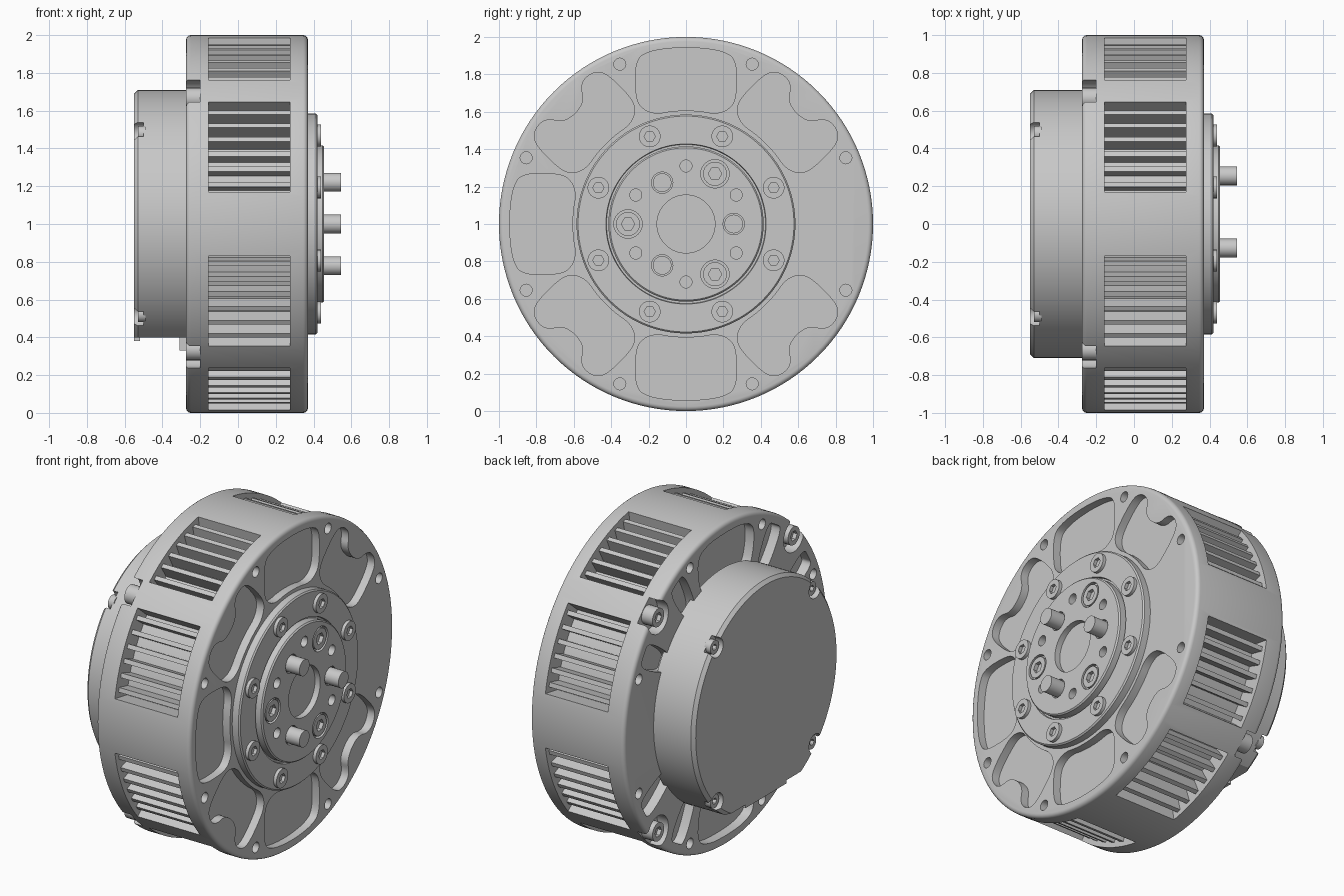
import bpy, bmesh
from math import radians, cos, sin, pi

if "Cube" in bpy.data.objects:
    bpy.data.objects.remove(bpy.data.objects["Cube"], do_unlink=True)

GREY = (0.58, 0.58, 0.58, 1)
metal = bpy.data.materials.new("grey metal")
metal.use_nodes = True
metal.diffuse_color = GREY
metal.node_tree.nodes["Principled BSDF"].inputs["Base Color"].default_value = GREY

DIAGONALS = [45, 135, 225, 315]
EIGHTHS = [22.5 + 45 * k for k in range(8)]


def polar(r, deg):
    return r * cos(radians(deg)), 1 + r * sin(radians(deg))


def circle(r, deg, size, n=24):
    y, z = polar(r, deg)
    return [(y + size * cos(2 * pi * i / n), z + size * sin(2 * pi * i / n)) for i in range(n)]


def sector(r0, r1, a0, a1, n=8):
    steps = [a0 + (a1 - a0) * i / n for i in range(n + 1)]
    return [polar(r0, a) for a in steps] + [polar(r1, a) for a in reversed(steps)]


def rounded(pts, times=3):
    """Corner cutting: soften a closed control outline."""
    for _ in range(times):
        out = []
        for p, q in zip(pts, pts[1:] + pts[:1]):
            for t in (0.25, 0.75):
                out.append((p[0] + (q[0] - p[0]) * t, p[1] + (q[1] - p[1]) * t))
        pts = out
    return pts


def mirrored(half, deg):
    """Mirror (radius, angle) control points about a spoke and round them."""
    full = half + [(r, -a) for r, a in reversed(half)]
    return rounded([polar(r, deg + a) for r, a in full])


def prisms(outlines, x0, x1):
    """Extrude outlines along the main axis."""
    bm = bmesh.new()
    for pts in outlines:
        a, b = [[bm.verts.new((x, y, z)) for y, z in pts] for x in (x0, x1)]
        bm.faces.new(a)
        bm.faces.new(b)
        for i in range(len(pts)):
            j = (i + 1) % len(pts)
            bm.faces.new((a[i], a[j], b[j], b[i]))
    return bm


def lathe(profile, n=128):
    """Revolve (x, radius) points round the main axis and cap both ends."""
    bm = bmesh.new()
    rings = [[bm.verts.new((x, y, z)) for y, z in circle(0, 0, r, n)] for x, r in profile]
    for a, b in zip(rings, rings[1:]):
        for i in range(n):
            j = (i + 1) % n
            bm.faces.new((a[i], a[j], b[j], b[i]))
    bm.faces.new(rings[0])
    bm.faces.new(rings[-1])
    return bm


def add_object(name, bm):
    bmesh.ops.recalc_face_normals(bm, faces=bm.faces[:])
    me = bpy.data.meshes.new(name)
    bm.to_mesh(me)
    bm.free()
    me.materials.append(metal)
    ob = bpy.data.objects.new(name, me)
    bpy.context.collection.objects.link(ob)
    return ob


def part(name, bm, cutters=()):
    """Make an object, subtract cutters, then smooth it with sharp edges."""
    ob = add_object(name, bm)
    for c in cutters:
        tool = add_object("cutter", c)
        tool.hide_render = True
        # Use the first solver that keeps a plausible solid
        for solver in ("EXACT", "MANIFOLD"):
            mod = ob.modifiers.new("cut", "BOOLEAN")
            mod.operation, mod.solver, mod.object = "DIFFERENCE", solver, tool
            bpy.context.view_layer.update()
            result = bpy.data.meshes.new_from_object(
                ob.evaluated_get(bpy.context.evaluated_depsgraph_get()))
            ob.modifiers.clear()
            if len(result.polygons) > len(ob.data.polygons) // 2:
                ob.data = result
                break
        bpy.data.objects.remove(tool, do_unlink=True)
    ob.data.shade_smooth()
    ob.data.set_sharp_from_angle(angle=radians(30))


def screws(name, places, size, socket, x0, x1):
    """Cap screws with hex sockets; x1 is the exposed end."""
    depth = 0.025 if x1 > x0 else -0.025
    tops = prisms([circle(r, a, socket, 6) for r, a in places], x1 - depth, x1 + depth)
    part(name, prisms([circle(r, a, size) for r, a in places], x0, x1), [tops])


def box(name, x0, x1, y, z0, z1):
    part(name, prisms([[(-y, z0), (y, z0), (y, z1), (-y, z1)]], x0, x1))


# Main housing outline with filleted rims
F = 0.025
fillet = [(F * (1 - cos(t)), F * (1 - sin(t))) for t in (0, pi / 8, pi / 4, 3 * pi / 8, pi / 2)]
housing = lathe([(-0.275 + a, 1 - b) for a, b in fillet]
                + [(0.37 - a, 1 - b) for a, b in reversed(fillet)])

# Front pockets: plain ones on the main spokes, notched ones on the diagonals
side = [(0.61, 6), (0.61, 16), (0.67, 21.5), (0.75, 21.2), (0.92, 17)]
plain = side + [(0.945, 12), (0.945, 4)]
notched = side + [(0.955, 13), (0.94, 8), (0.84, 5)]
front_pockets = [mirrored(plain, a) for a in (90, 180, 270)]
front_pockets += [mirrored(notched, a) for a in DIAGONALS]

# Back pockets: wide ones, with narrow pairs beside each corner screw
wide = [(0.66, 6), (0.66, 20), (0.8, 20), (0.93, 17), (0.945, 10), (0.94, 3)]
back_pockets = [mirrored(wide, a) for a in (90, 180, 270)]
back_pockets += [rounded(sector(0.66, 0.94, a + s - 5, a + s + 5, 2))
                 for a in DIAGONALS for s in (-14, 14)]

# Side windows and rim holes
windows = [a + s for a in DIAGONALS for s in (-20, 20)]
rim_holes = [circle(0.925, a, 0.032) for a in EIGHTHS]
part("housing", housing, [
    prisms([sector(0.88, 1.1, a - 15.3, a + 15.3) for a in windows], -0.155, 0.275),
    prisms([circle(0.94, a, 0.1) for a in DIAGONALS], -0.4, -0.2),
    prisms(front_pockets, 0.32, 0.45),
    prisms(back_pockets, -0.4, -0.215),
    prisms(rim_holes, 0.3, 0.45),
    prisms(rim_holes, -0.4, -0.21),
])

# Cooling fins inside the windows
fins = [sector(0.86, 0.97, a + s - 0.8, a + s + 0.8, 1)
        for a in windows for s in (-12.5, -7.5, -2.5, 2.5, 7.5, 12.5)]
part("cooling_fins", prisms(fins, -0.165, 0.285))
screws("corner_screws", [(0.94, a) for a in DIAGONALS], 0.057, 0.032, -0.19, -0.275)

# Rear cap with a flat underside and four edge notches
part("rear_cap", lathe([(-0.55, 0.69), (-0.53, 0.71), (-0.25, 0.71)]), [
    prisms([[(-1, 0), (1, 0), (1, 0.4), (-1, 0.4)]], -0.7, -0.276),
    prisms([circle(0.68, a, 0.06) for a in DIAGONALS], -0.7, -0.5),
])
screws("cap_screws", [(0.675, a) for a in DIAGONALS], 0.042, 0.02, -0.49, -0.53)
box("cap_lip", -0.55, -0.52, 0.2, 0.38, 0.45)
box("cable_ledge", -0.31, -0.27, 0.22, 0.33, 0.45)

# Front cover ring, with a shallow groove around the hub
part("cover_ring", lathe([(0.35, 0.585), (0.412, 0.585), (0.42, 0.577), (0.42, 0.428),
                          (0.405, 0.425), (0.405, 0.4)]))
screws("cover_screws", [(0.507, a) for a in EIGHTHS], 0.058, 0.03, 0.41, 0.44)

# Output hub with centre recess, screw seats and small holes
part("output_hub", lathe([(0.38, 0.415), (0.448, 0.415), (0.456, 0.407)]), [
    prisms([circle(0, 0, 0.155, 64)], 0.42, 0.6),
    prisms([circle(0.31, a, 0.076) for a in (60, 180, 300)], 0.43, 0.6),
    prisms([circle(0.31, 30 + 60 * k, 0.032) for k in range(6)], 0.41, 0.6),
    prisms([circle(0.255, a, 0.057) for a in (0, 120, 240)], 0.435, 0.6),
])
screws("hub_screws", [(0.31, a) for a in (60, 180, 300)], 0.064, 0.036, 0.42, 0.454)
part("drive_pins", prisms([circle(0.255, a, 0.05) for a in (0, 120, 240)], 0.42, 0.545))
